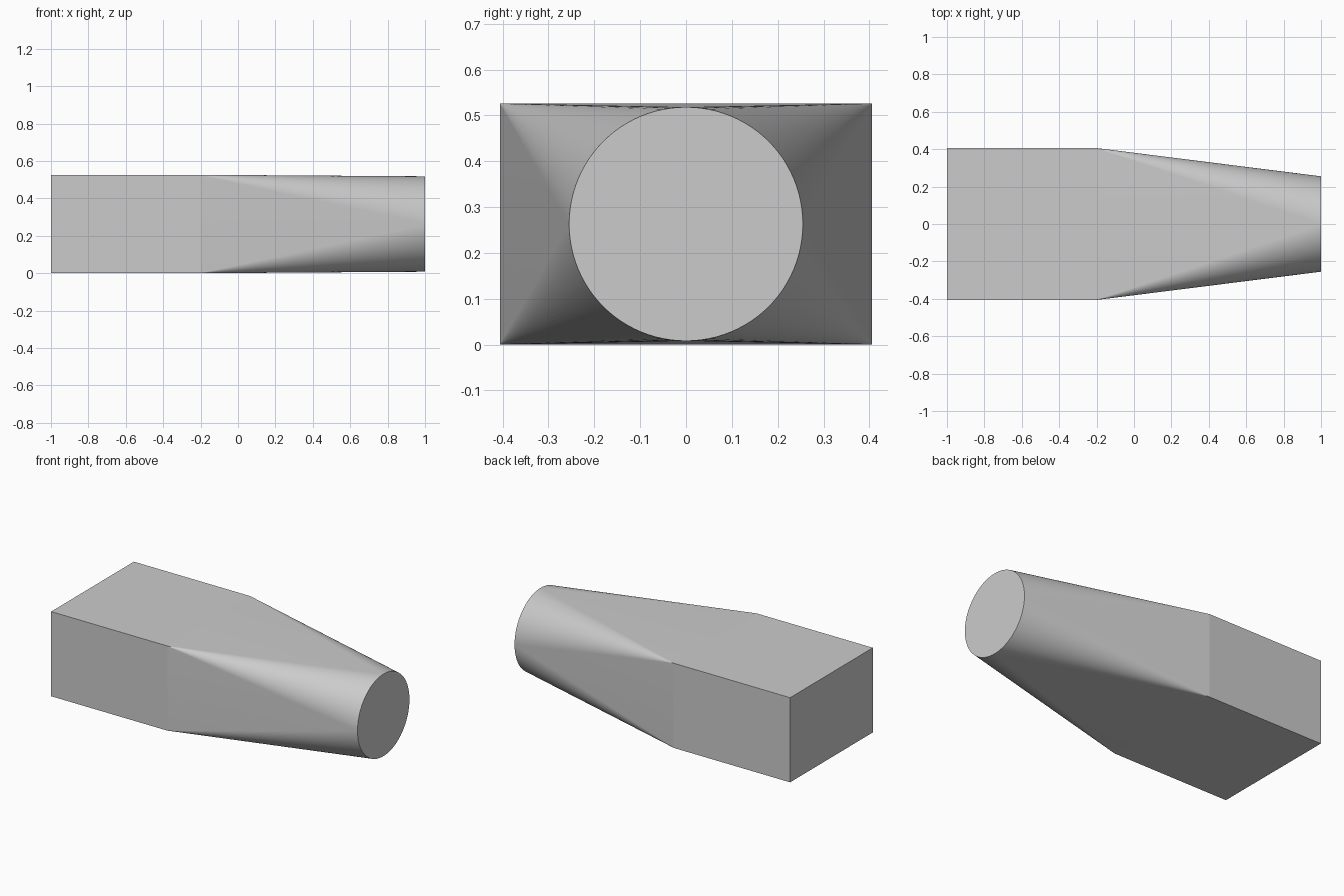
import bpy, bmesh
from math import cos, sin, pi

cube = bpy.data.objects.get("Cube")
if cube:
    bpy.data.objects.remove(cube, do_unlink=True)

HALF_W, HEIGHT, RADIUS = 0.406, 0.526, 0.255
MID_Z = HEIGHT / 2
X_BACK, X_JOIN, X_FRONT = -1.0, -0.2, 1.0
STEPS = 24         # segments per quarter of the round end
TINY = 0.001       # corner rounding that keeps the fan shading clean

grey = bpy.data.materials.new("light grey")
grey.use_nodes = True
colour = (0.6, 0.6, 0.6, 1)
grey.diffuse_color = colour
grey.node_tree.nodes["Principled BSDF"].inputs["Base Color"].default_value = colour


def add_object(name, bm):
    bmesh.ops.recalc_face_normals(bm, faces=bm.faces)
    mesh = bpy.data.meshes.new(name)
    bm.to_mesh(mesh)
    bm.free()
    mesh.materials.append(grey)
    obj = bpy.data.objects.new(name, mesh)
    bpy.context.collection.objects.link(obj)
    return obj


# Rectangular section, open where it meets the transition
bm = bmesh.new()
bmesh.ops.create_cube(bm, size=1)
for v in bm.verts:
    v.co = (X_JOIN if v.co.x > 0 else X_BACK, v.co.y * 2 * HALF_W, MID_Z + v.co.z * HEIGHT)
bm.faces.ensure_lookup_table()
joint = [f for f in bm.faces if all(v.co.x == X_JOIN for v in f.verts)]
bmesh.ops.delete(bm, geom=joint, context='FACES_ONLY')
add_object("rectangular_section", bm)

# Transition: a cone fan from each corner and a flat triangle between fans
bm = bmesh.new()
rim = []
for i in range(4 * STEPS):
    a = i * pi / 2 / STEPS
    rim.append(bm.verts.new((X_FRONT, RADIUS * cos(a), MID_Z + RADIUS * sin(a))))
corners = []
for q, (sy, sz) in enumerate([(1, 1), (-1, 1), (-1, -1), (1, -1)]):
    corner = []
    for k in range(STEPS + 1):
        a = (q + k / STEPS) * pi / 2
        corner.append(bm.verts.new((X_JOIN, sy * (HALF_W - TINY) + TINY * cos(a),
                                    MID_Z + sz * (MID_Z - TINY) + TINY * sin(a))))
    corners.append(corner)
for q, corner in enumerate(corners):
    for k in range(STEPS):
        i = q * STEPS + k
        bm.faces.new((corner[k], corner[k + 1], rim[(i + 1) % len(rim)], rim[i]))
    following = corners[(q + 1) % 4]
    bm.faces.new((corner[-1], following[0], rim[(q + 1) * STEPS % len(rim)]))
bm.faces.new(rim)
transition = add_object("round_transition", bm)

# Smooth fans with a crisp rim around the round end
bpy.ops.object.select_all(action='DESELECT')
transition.select_set(True)
bpy.context.view_layer.objects.active = transition
bpy.ops.object.shade_smooth_by_angle(angle=pi / 6)
